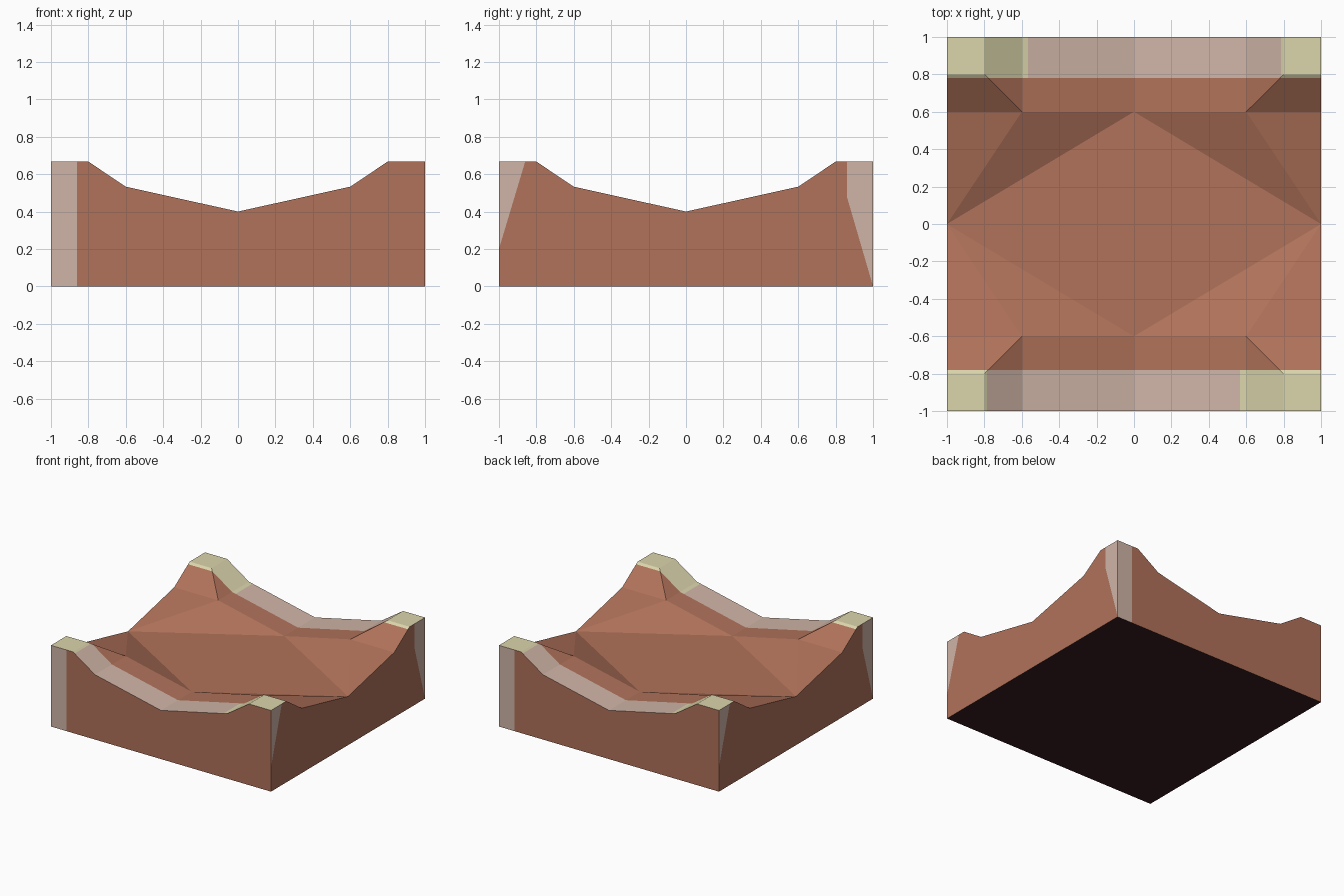
import bpy, bmesh
from mathutils import Vector

if "Cube" in bpy.data.objects:
    bpy.data.objects.remove(bpy.data.objects["Cube"])

LOW, MID, HIGH = 0.4, 0.533, 0.667


def material(name, rgb):
    m = bpy.data.materials.new(name)
    m.diffuse_color = (*rgb, 1)
    m.use_nodes = True
    m.node_tree.nodes["Principled BSDF"].inputs["Base Color"].default_value = m.diffuse_color
    return m


CLAY, PINK, CREAM, DARK = range(4)
mats = [material("clay", (0.434, 0.168, 0.102)),
        material("pale_pink", (0.631, 0.462, 0.386)),
        material("cream", (0.708, 0.665, 0.407)),
        material("dark_underside", (0.038, 0.013, 0.014))]

# One quarter of the dished top, repeated in all four corners
points = {
    "centre": (0, 0, LOW), "side": (1, 0, LOW), "inner": (0, .6, LOW), "edge": (0, 1, LOW),
    "knee": (.6, .6, MID), "knee_side": (1, .6, MID), "knee_edge": (.6, 1, MID),
    "post": (.8, .8, HIGH), "post_side": (1, .8, HIGH), "post_edge": (.8, 1, HIGH),
    "corner": (1, 1, HIGH)}
patches = ["centre side inner", "side knee inner", "side knee_side knee",
           "inner knee knee_edge edge", "knee knee_side post_side post",
           "knee post post_edge knee_edge", "post post_side corner post_edge"]

bm = bmesh.new()
for sx in (1, -1):
    for sy in (1, -1):
        v = {k: bm.verts.new((x * sx, y * sy, z)) for k, (x, y, z) in points.items()}
        for p in patches:
            loop = [v[k] for k in p.split()]
            bm.faces.new(loop if sx * sy > 0 else loop[::-1])
bmesh.ops.remove_doubles(bm, verts=bm.verts, dist=1e-4)

# Walls dropped to the ground, then the underside
rim = [e for e in bm.edges if e.is_boundary]
wall = bmesh.ops.extrude_edge_only(bm, edges=rim)["geom"]
for g in wall:
    if isinstance(g, bmesh.types.BMVert):
        g.co.z = 0
bmesh.ops.contextual_create(bm, geom=[e for e in bm.edges if e.is_boundary])
bmesh.ops.recalc_face_normals(bm, faces=bm.faces)


def cut(point, normal, rule):
    """Score a straight line across the faces picked by the rule."""
    bm.normal_update()
    faces = [f for f in bm.faces if rule(f.calc_center_median(), f.normal)]
    geom = set(faces)
    for f in faces:
        geom.update(f.edges)
        geom.update(f.verts)
    bmesh.ops.bisect_plane(bm, geom=list(geom), dist=1e-5,
                           plane_co=Vector(point), plane_no=Vector(normal))


# Painted bands, the same after a half turn about z
for s in (1, -1):
    cut((0, -.78 * s, 0), (0, 1, 0), lambda c, n: n.z > .1 and c.y * s < 0)
    for x in (-.785, .567):
        cut((x * s, 0, 0), (1, 0, 0), lambda c, n: n.z > .1 and c.y * s < -.78)
    cut((-.86 * s, 0, 0), (1, 0, 0), lambda c, n: n.y * s < -.9)
    cut((0, .86 * s, 0), (0, 1, 0), lambda c, n: n.x * s > .9)
    cut((0, s, 0), (0, .48 * s, .14), lambda c, n: n.x * s > .9 and c.y * s > .86)
    cut((0, -s, .2), (0, -.467 * s, .14), lambda c, n: n.x * s > .9 and c.y * s < -.8)


def paint(c, n):
    if n.z < -.9:
        return DARK
    if n.z > .1:                                # top
        if abs(c.y) < .78:
            return CLAY
        x = c.x if c.y < 0 else -c.x
        return CREAM if x < -.785 or x > .567 else PINK
    if abs(n.y) > .9:                           # front and back walls
        return PINK if c.x * n.y > .86 else CLAY
    y = c.y * n.x                               # side walls
    if y > .86 and c.z > (1 - y) * .48 / .14:
        return PINK
    if y < -.86 and c.z > .2 + (y + 1) * .467 / .14:
        return PINK
    return CLAY


bm.normal_update()
for f in bm.faces:
    f.material_index = paint(f.calc_center_median(), f.normal)
    f.smooth = False

mesh = bpy.data.meshes.new("dished_block")
bm.to_mesh(mesh)
bm.free()
for m in mats:
    mesh.materials.append(m)
bpy.context.collection.objects.link(bpy.data.objects.new("dished_block", mesh))
